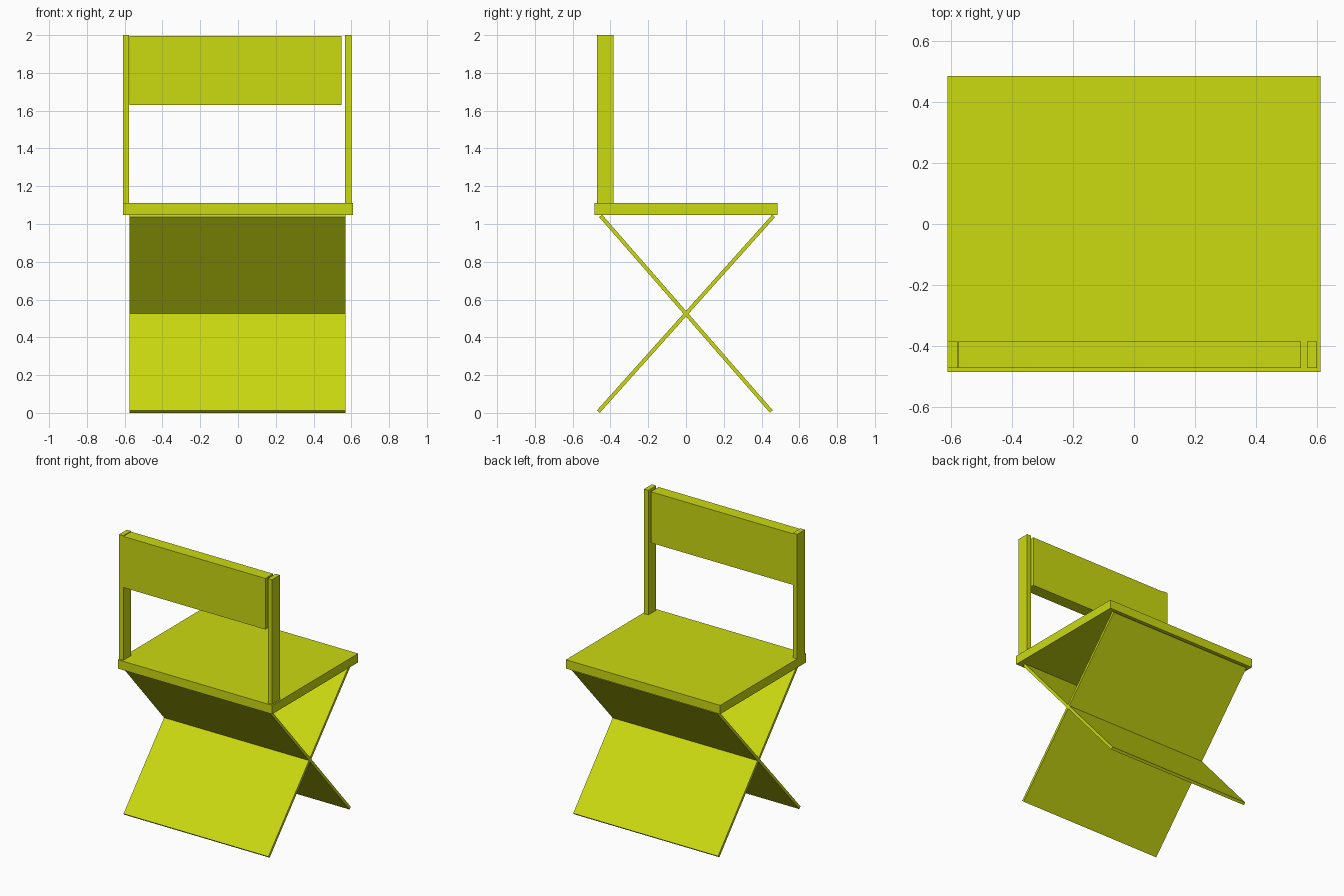
import bpy, math
from mathutils import Matrix

if "Cube" in bpy.data.objects:
    bpy.data.objects.remove(bpy.data.objects["Cube"])

lime = bpy.data.materials.new("lime")
lime.diffuse_color = (0.6, 0.7, 0.005, 1)
lime.use_nodes = True
lime.node_tree.nodes["Principled BSDF"].inputs["Base Color"].default_value = lime.diffuse_color


def box(name, x, y, z, tilt=0.0):
    """Box from (min, max) ranges, tilted about its centre around X."""
    bpy.ops.mesh.primitive_cube_add(size=1)
    ob = bpy.context.object
    ob.name = name
    size = [b - a for a, b in (x, y, z)]
    centre = [(a + b) / 2 for a, b in (x, y, z)]
    ob.data.transform(Matrix.Diagonal((*size, 1)))
    ob.location = centre
    ob.rotation_euler.x = tilt
    ob.data.materials.append(lime)
    return ob


# Seat slab
box("seat", (-0.61, 0.61), (-0.485, 0.485), (1.047, 1.11))

# Backrest: two posts and the panel between them
back_y = (-0.472, -0.384)
box("back_post_left", (-0.61, -0.576), back_y, (1.11, 2.0))
box("back_post_right", (0.566, 0.60), back_y, (1.11, 2.0))
box("back_panel", (-0.575, 0.547), back_y, (1.63, 1.995))

# Crossed leg panels, meeting at mid height under the seat
thick, low, high = 0.02, 0.007, 1.043
mid = (low + high) / 2
for name, reach in (("leg_panel_rising", 0.464), ("leg_panel_falling", -0.452)):
    rise = high - low
    half = math.hypot(2 * reach, rise) / 2
    box(name, (-0.575, 0.57), (-thick / 2, thick / 2), (mid - half, mid + half),
        tilt=-math.atan2(2 * reach, rise))
